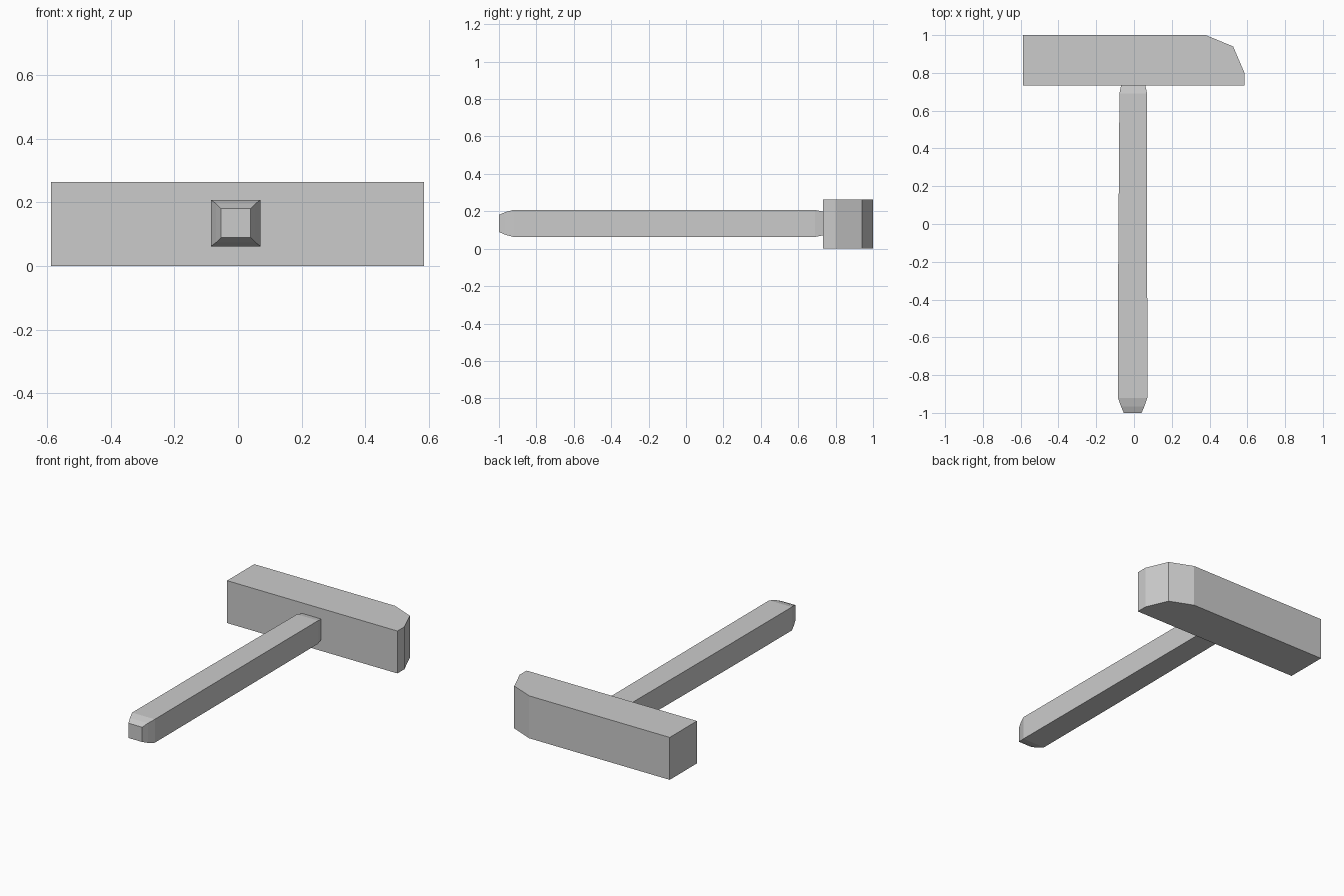
import bpy
import bmesh

cube = bpy.data.objects.get("Cube")
if cube:
    bpy.data.objects.remove(cube, do_unlink=True)

grey = bpy.data.materials.new("plain grey")
grey.use_nodes = True
colour = (0.6, 0.6, 0.6, 1)
grey.diffuse_color = colour
grey.node_tree.nodes["Principled BSDF"].inputs["Base Color"].default_value = colour


def loft(name, rings):
    """Join closed rings of points with quads and cap both ends."""
    bm = bmesh.new()
    loops = [[bm.verts.new(p) for p in ring] for ring in rings]
    for a, b in zip(loops, loops[1:]):
        for i in range(len(a)):
            j = (i + 1) % len(a)
            bm.faces.new((a[i], a[j], b[j], b[i]))
    bm.faces.new(loops[0])
    bm.faces.new(loops[-1])
    bmesh.ops.recalc_face_normals(bm, faces=bm.faces)
    mesh = bpy.data.meshes.new(name)
    bm.to_mesh(mesh)
    bm.free()
    mesh.materials.append(grey)
    obj = bpy.data.objects.new(name, mesh)
    bpy.context.collection.objects.link(obj)
    return obj


# Hammer head: top outline extruded upward, with one bevelled end
outline = [(-0.588, 0.732), (0.585, 0.732), (0.585, 0.80),
           (0.525, 0.94), (0.38, 1.0), (-0.588, 1.0)]
loft("hammer_head", [[(x, y, z) for x, y in outline] for z in (0, 0.264)])

# Handle: square sections with a rounded grip end and a slight neck
# each section is y, centre x, half width, half height
sections = [(-1.0, -0.007, 0.047, 0.046), (-0.965, -0.007, 0.062, 0.061),
            (-0.92, -0.007, 0.078, 0.073), (-0.3, -0.007, 0.077, 0.073),
            (0.69, -0.004, 0.073, 0.072), (0.735, -0.004, 0.064, 0.063)]
corners = [(-1, -1), (1, -1), (1, 1), (-1, 1)]
loft("handle", [[(cx + sx * w, y, 0.135 + sz * h) for sx, sz in corners]
                for y, cx, w, h in sections])
